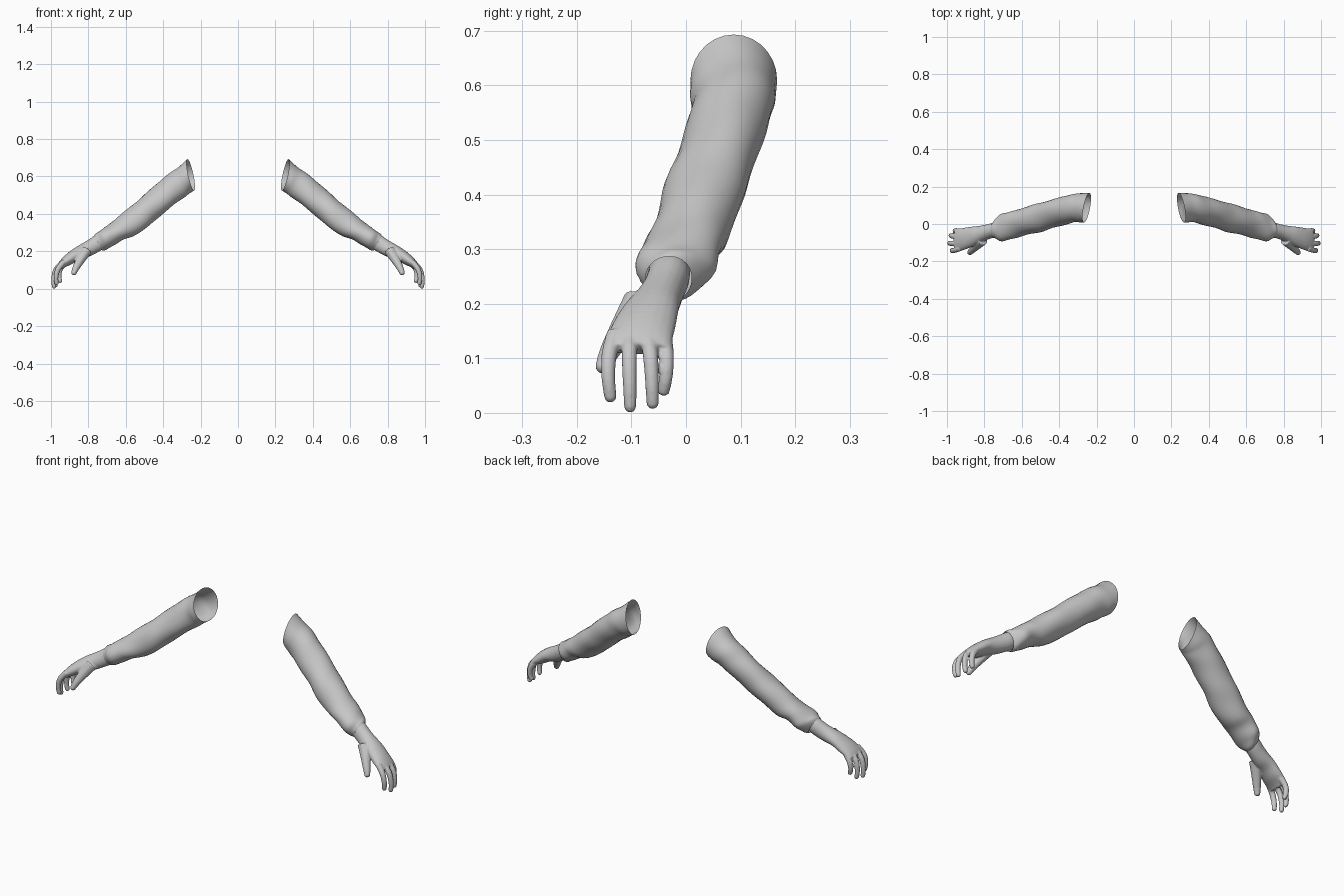
import bpy, bmesh, math
from mathutils import Vector

if "Cube" in bpy.data.objects:
    bpy.data.objects.remove(bpy.data.objects["Cube"])

grey = bpy.data.materials.new("plain grey")
grey.diffuse_color = (0.57, 0.57, 0.57, 1)
grey.use_nodes = True
grey.node_tree.nodes["Principled BSDF"].inputs["Base Color"].default_value = grey.diffuse_color


def catmull(rows, steps):
    """Smoothly resample rows of numbers."""
    out = []
    for i in range(len(rows) - 1):
        a, b, c, d = (rows[max(0, min(len(rows) - 1, i + k))] for k in (-1, 0, 1, 2))
        for s in range(steps):
            t = s / steps
            out.append([0.5 * (2 * q + (r - p) * t + (2 * p - 5 * q + 4 * r - w) * t * t
                               + (3 * q - p - 3 * r + w) * t ** 3)
                        for p, q, r, w in zip(a, b, c, d)])
    return out + [list(rows[-1])]


def loft(bm, rings, capped):
    """Skin a list of point rings."""
    vs = [[bm.verts.new(p) for p in ring] for ring in rings]
    n = len(rings[0])
    for a, b in zip(vs, vs[1:]):
        for i in range(n):
            bm.faces.new((a[i], a[(i + 1) % n], b[(i + 1) % n], b[i]))
    if capped:
        bm.faces.new(vs[0][::-1])
        bm.faces.new(vs[-1])


def sections(rows, n, fold=0.0):
    """Rings from rows: top x, top z, bottom x, bottom z, front y, back y, lean."""
    rings = []
    for j, (tx, tz, bx, bz, yf, yb, lean) in enumerate(rows):
        mid = Vector(((tx + bx) / 2, (yf + yb) / 2, (tz + bz) / 2))
        up = Vector(((tx - bx) / 2, 0, (tz - bz) / 2))
        side = Vector((lean * (yb - yf) / 2, (yb - yf) / 2, 0))
        amount = fold * min(1, j / 10)
        ring = []
        for i in range(n):
            a = 2 * math.pi * i / n
            # diagonal cloth folds
            k = 1 + amount * (math.sin(0.9 * j + 2 * a) + 0.7 * math.sin(0.55 * j - 3 * a + 1))
            ring.append(mid + (up * math.cos(a) + side * math.sin(a)) * k)
        rings.append(ring)
    return rings


def digit(bm, path, r0, r1):
    """Tapered tube with a rounded tip."""
    pts = [Vector(p) for p in catmull(path, 4)]
    rings = []
    for i, p in enumerate(pts):
        d = (pts[min(i + 1, len(pts) - 1)] - pts[max(i - 1, 0)]).normalized()
        u = d.cross(Vector((0, 1, 0))).normalized()
        v = d.cross(u)
        r = r0 + (r1 - r0) * i / (len(pts) - 1)
        if i == len(pts) - 1:
            r *= 0.55
        rings.append([p + (u * math.cos(a) + v * math.sin(a)) * r
                      for a in (2 * math.pi * k / 10 for k in range(10))])
    loft(bm, rings, True)


def finish(bm, name):
    bmesh.ops.recalc_face_normals(bm, faces=bm.faces)
    me = bpy.data.meshes.new(name)
    bm.to_mesh(me)
    bm.free()
    me.materials.append(grey)
    ob = bpy.data.objects.new(name, me)
    bpy.context.collection.objects.link(ob)
    for p in me.polygons:
        p.use_smooth = True
    return ob


def mirror(ob):
    ob.modifiers.new("other_side", 'MIRROR').use_mirror_merge = False


# Sleeve, open at the shoulder and tapering into the cuff
sleeve_rows = [
    (.27, .693, .235, .525, .008, .167, -.18),
    (.31, .657, .255, .512, .008, .165, .0),
    (.36, .622, .28, .495, .010, .158, .15),
    (.42, .573, .34, .450, -.002, .142, .2),
    (.495, .506, .415, .390, -.022, .122, .2),
    (.56, .452, .48, .335, -.045, .102, .2),
    (.635, .388, .56, .280, -.060, .080, .2),
    (.69, .345, .62, .260, -.078, .065, .1),
    (.735, .312, .67, .228, -.093, .055, .0),
    (.758, .296, .705, .208, -.080, .034, -.05),
    (.768, .288, .725, .203, -.073, .010, .0),
]
bm = bmesh.new()
loft(bm, sections(catmull(sleeve_rows, 4), 28, 0.02), False)
mirror(finish(bm, "sleeves"))

# Wrist and palm
bm = bmesh.new()
palm_rows = [
    (.74, .298, .70, .225, -.068, .008, .1),
    (.768, .284, .73, .206, -.072, .006, .1),
    (.80, .262, .762, .188, -.081, -.002, .1),
    (.835, .241, .80, .170, -.096, -.009, .1),
    (.875, .217, .845, .156, -.117, -.014, .1),
    (.92, .183, .885, .133, -.136, -.019, .0),
    (.952, .150, .922, .116, -.147, -.025, .0),
    (.966, .128, .938, .106, -.150, -.026, .0),
]
loft(bm, sections(catmull(palm_rows, 3), 20), True)

# Four fingers curling down, and the thumb
fingers = [
    [(.93, -.130, .145), (.962, -.141, .105), (.973, -.142, .06), (.968, -.137, .02)],
    [(.93, -.102, .145), (.972, -.104, .105), (.986, -.103, .05), (.982, -.102, .001)],
    [(.93, -.070, .145), (.968, -.065, .105), (.979, -.062, .05), (.973, -.061, .008)],
    [(.92, -.042, .145), (.95, -.036, .105), (.957, -.037, .065), (.947, -.043, .033)],
]
for f in fingers:
    digit(bm, f, .016, .0112)
digit(bm, [(.81, -.085, .205), (.842, -.115, .155), (.868, -.142, .108), (.882, -.156, .074)], .031, .012)
hands = finish(bm, "hands")

# Fuse the hand into one smooth skin
fuse = hands.modifiers.new("fuse", 'REMESH')
fuse.mode = 'VOXEL'
fuse.voxel_size = 0.0035
fuse.use_smooth_shade = True
soft = hands.modifiers.new("soften", 'SMOOTH')
soft.factor = 0.5
soft.iterations = 4
mirror(hands)
